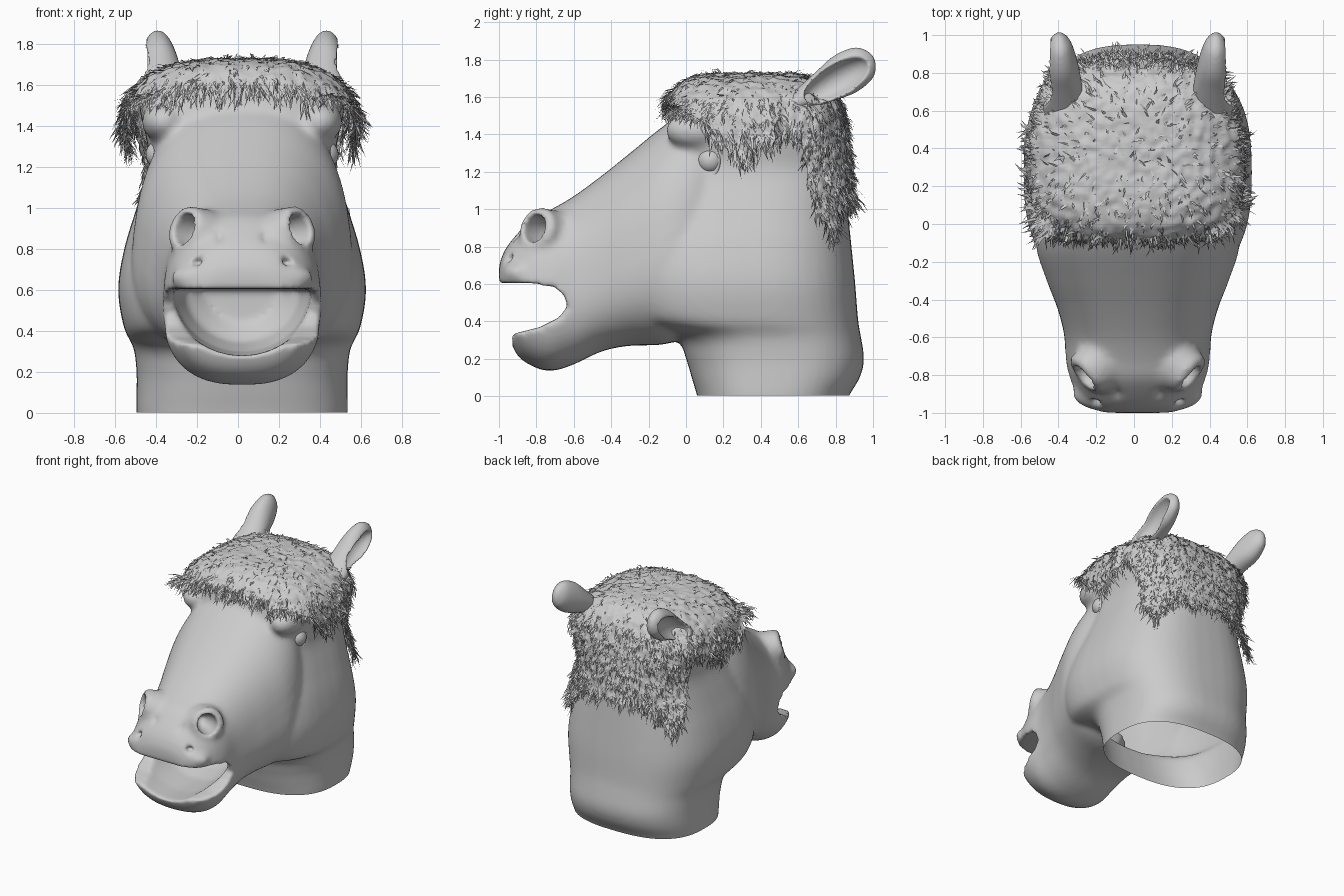
import bpy, bmesh, math, random
from mathutils import Vector, Matrix, noise

if "Cube" in bpy.data.objects:
    bpy.data.objects.remove(bpy.data.objects["Cube"])

random.seed(4)
SHIFT = 0.02  # the mask sits slightly off centre


def obj(name, bm, cutter=False):
    bmesh.ops.recalc_face_normals(bm, faces=bm.faces)
    me = bpy.data.meshes.new(name)
    bm.to_mesh(me)
    bm.free()
    ob = bpy.data.objects.new(name, me)
    bpy.context.collection.objects.link(ob)
    ob.hide_render = cutter
    return ob


def grid(bm, rings, wrap=False):
    """Skin a list of closed rings; cap the ends, or join last to first."""
    vs = [[bm.verts.new(p) for p in r] for r in rings]
    n = len(vs[0])
    for a, b in zip(vs, vs[1:] + (vs[:1] if wrap else [])):
        for i in range(n):
            bm.faces.new((a[i], a[(i + 1) % n], b[(i + 1) % n], b[i]))
    if not wrap:
        bm.faces.new(vs[0])
        bm.faces.new(vs[-1])


def smooth_rows(rows, k=4):
    """Catmull-Rom interpolation between section rows."""
    out = []
    for i in range(len(rows) - 1):
        p = [rows[min(max(i + j, 0), len(rows) - 1)] for j in (-1, 0, 1, 2)]
        for s in range(k):
            t = s / k
            out.append([0.5 * (2 * b + (c - a) * t + (2 * a - 5 * b + 4 * c - d) * t * t
                        + (3 * b - a - 3 * c + d) * t ** 3) for a, b, c, d in zip(*p)])
    return out + [list(rows[-1])]


def oval(a, b, e, n=48):
    pw = lambda v: math.copysign(abs(v) ** (2 / e), v)
    return [(a * pw(math.cos(2 * math.pi * i / n)), b * pw(math.sin(2 * math.pi * i / n))) for i in range(n)]


def ball(bm, loc, r, rot=Matrix()):
    bmesh.ops.create_uvsphere(bm, u_segments=28, v_segments=18, radius=1,
                              matrix=Matrix.Translation(loc) @ rot @ Matrix.Diagonal((*r, 1)))


def torus(bm, m, R, r):
    ring = lambda u: [m @ Vector(((R + r * math.cos(v)) * math.cos(u), (R + r * math.cos(v)) * math.sin(u),
                                  r * math.sin(v))) for v in [math.tau * j / 12 for j in range(12)]]
    grid(bm, [ring(math.tau * i / 32) for i in range(32)], wrap=True)


def aim(d):
    return Vector(d).to_track_quat('Z', 'Y').to_matrix().to_4x4()


def cut(ob, cutter):
    m = ob.modifiers.new("cut", 'BOOLEAN')
    m.operation, m.solver, m.object = 'DIFFERENCE', 'EXACT', cutter


def remesh(ob, size, its):
    m = ob.modifiers.new("remesh", 'REMESH')
    m.mode, m.voxel_size = 'VOXEL', size
    if its:
        s = ob.modifiers.new("smooth", 'SMOOTH')
        s.factor, s.iterations = 0.5, its


def bake(ob, cutters):
    dg = bpy.context.evaluated_depsgraph_get()
    me = bpy.data.meshes.new_from_object(ob.evaluated_get(dg))
    ob.modifiers.clear()
    ob.data = me
    for c in cutters:
        bpy.data.objects.remove(c)


# head mass: neck and skull from level sections (z, y front, y back, half width, squareness)
bm = bmesh.new()
skull = [(-.1, .08, .84, .5, 2.6), (0, .06, .87, .515, 2.6), (.1, .03, .93, .515, 2.6), (.2, 0, .952, .515, 2.6),
         (.32, -.06, .935, .53, 2.6), (.41, -.3, .92, .575, 2.7), (.6, -.36, .905, .605, 2.7),
         (.8, -.34, .885, .575, 2.7), (1, -.25, .865, .515, 2.7), (1.2, -.16, .85, .455, 2.9),
         (1.35, -.11, .835, .47, 3.3), (1.5, -.07, .81, .5, 3.4), (1.6, -.05, .77, .445, 3.2),
         (1.66, .01, .7, .33, 3), (1.69, .12, .58, .18, 2.6)]
grid(bm, [[(x, (f + b) / 2 + y, z) for x, y in oval(w, (b - f) / 2, e)] for z, f, b, w, e in smooth_rows(skull)])
# muzzle and jaw from upright sections (y, z low, z high, half width, narrowing to the top)
muzzle = [(-1, .55, .70, .17, .05), (-.97, .4, .78, .27, .1), (-.91, .23, .86, .325, .12), (-.82, .16, .95, .365, .13),
          (-.72, .135, 1.0, .385, .14), (-.6, .17, 1.07, .385, .15), (-.45, .24, 1.18, .42, .18),
          (-.3, .27, 1.30, .475, .22), (-.1, .28, 1.46, .53, .26), (.1, .36, 1.58, .48, .26), (.3, .5, 1.58, .3, .2)]
grid(bm, [[(x * (1 - t * z / (h - l)), y, (l + h) / 2 + z) for x, z in oval(w, (h - l) / 2, 2.5)]
          for y, l, h, w, t in smooth_rows(muzzle)])
for s in (-1, 1):
    ball(bm, (s * .38, .06, 1.42), (.11, .17, .1))           # brow
    torus(bm, Matrix.Translation((s * .27, -.79, .895)) @ aim((s * .72, -.6, .25)), .09, .032)  # nostril rim
    ball(bm, (s * .205, -.74, .87), (.13, .15, .13))         # nostril flare
    ball(bm, (s * .17, -.9, .66), (.18, .09, .07))           # upper lip
head = obj("mask_head", bm)
remesh(head, .022, 0)

# cutters: mouth, nostrils, eye sockets
cutters = []
bm = bmesh.new()
mouth = [(-1.15, .6), (-.8, .595), (-.71, .585), (-.65, .54), (-.635, .48), (-.68, .42), (-.78, .37), (-.9, .34), (-1.15, .28)]
grid(bm, [[(x, y, z) for y, z in mouth] for x in (-.7, .7)])
cutters.append(obj("mouth_cut", bm, True))
bm = bmesh.new()
bowl = [(math.cos(a), -math.sin(a)) for a in [math.pi * i / 24 for i in range(25)]]
grid(bm, [[(.35 * k * x, y, .605 + .325 * k * z) for x, z in bowl]
          for y, k in ((-1.15, 1), (-.75, 1), (-.55, .95), (-.4, .8), (-.32, .5))])
cutters.append(obj("mouth_hollow", bm, True))
for s in (-1, 1):
    for loc, r, d in (((.27, -.8, .895), (.072, .078, .19), (.72, -.6, .2)),
                      ((.115, -.93, .88), (.022, .05, .09), (.2, -1, .2)),
                      ((.22, -.94, .735), (.03, .022, .04), (.3, -1, 0)),
                      ((.52, .11, 1.25), (.09, .15, .09), None)):
        bm = bmesh.new()
        ball(bm, (s * loc[0], loc[1], loc[2]), r, aim((s * d[0], d[1], d[2])) if d else Matrix())
        cutters.append(obj("pit_cut", bm, True))
for c in cutters:
    cut(head, c)
remesh(head, .016, 8)
bake(head, cutters)

# open the neck at the ground
bm = bmesh.new()
bm.from_mesh(head.data)
bmesh.ops.bisect_plane(bm, geom=bm.verts[:] + bm.edges[:] + bm.faces[:], plane_co=(0, 0, .003),
                       plane_no=(0, 0, -1), clear_outer=True)
bm.to_mesh(head.data)
bm.free()

# eyes with lids, and ears
parts = [head]
ear_rows = [(0, .1, .05), (.14, .11, .06), (.3, .105, .09), (.43, .09, .115), (.54, .065, .1), (.59, .035, .06), (.61, .01, .015)]
for s, side in ((-1, "left"), (1, "right")):
    bm = bmesh.new()
    ball(bm, (s * .4, .13, 1.26), (.07, .07, .07))
    torus(bm, Matrix.Translation((s * .425, .12, 1.26)) @ aim((s, -.25, 0)) @ Matrix.Diagonal((.75, 1.2, 1, 1)), .075, .016)
    parts.append(obj("eye_" + side, bm))
    m = Matrix.Translation((s * .385, .48, 1.5)) @ Matrix.Rotation(s * -.06, 4, 'Z') @ Matrix.Rotation(math.radians(31), 4, 'X')
    bm = bmesh.new()
    grid(bm, [[m @ Vector((x, y, z)) for x, z in oval(w, h, 2, 28)] for y, w, h in smooth_rows(ear_rows)])
    ear = obj("ear_" + side, bm)
    bm = bmesh.new()
    ball(bm, m @ Vector((s * .075, .38, -.01)), (.1, .2, .085), m.to_3x3().to_4x4())
    c = obj("ear_hollow", bm, True)
    cut(ear, c)
    remesh(ear, .011, 4)
    bake(ear, [c])
    parts.append(ear)

# hair cap: the upper head surface pushed out and roughened
edge = [(-.06, 1.57), (0, 1.48), (.1, 1.43), (.22, 1.36), (.32, 1.29), (.45, 1.4), (.6, 1.4), (.66, 1.02), (.76, .84), (.82, 1.05), (2, 1.08)]


def hair_line(y):
    if y <= edge[0][0]:
        return edge[0][1]
    for (a, za), (b, zb) in zip(edge, edge[1:]):
        if y <= b:
            return za + (zb - za) * (y - a) / (b - a)


bm = bmesh.new()
bm.from_mesh(head.data)
bm.normal_update()


def covered(c):
    return c.z > hair_line(c.y) + .05 * noise.noise(c * 14)


bmesh.ops.delete(bm, geom=[f for f in bm.faces if not covered(f.calc_center_median())], context='FACES')
bm.normal_update()
moves = []
for v in bm.verts:
    c = v.co
    flare = max(0, min(1, (abs(c.x) - .36) / .1)) * max(0, min(1, (1.62 - c.z) / .2))
    if c.y > .5:
        flare *= .4
    moves.append(v.normal * (.035 + .055 * flare + .014 * noise.noise(c * 25)))
for v, d in zip(bm.verts, moves):
    v.co += d
bm.normal_update()
spots = [(f.calc_center_median(), f.normal.copy()) for f in bm.faces]
parts.append(obj("hair_cap", bm))

# loose hair strands, thickest along the fringe and down the back
bm = bmesh.new()
for i in range(11000):
    c, n = random.choice(spots)
    low = c.z < hair_line(c.y) + .09
    if not low and c.z > 1.6 and random.random() < .75:
        continue
    d = Vector((c.x * 1.1, -.8 if c.y < .3 and c.z > 1.5 else .2, -1))
    d = (d - n * d.dot(n)).normalized()
    jit = lambda k: Vector([random.uniform(-k, k) for _ in range(3)])
    d = (d + n * random.uniform(-.1, .3) + jit(.45)).normalized()
    ln = random.uniform(.05, .13) if low else random.uniform(.03, .08)
    w = d.cross(n + jit(.5)).normalized() * random.uniform(.004, .009)
    p = c - n * .004
    q = p + d * ln * .55
    t = q + (d + Vector((0, 0, -.5)) + jit(.5)).normalized() * ln * .5
    a, b, e, f, g = [bm.verts.new(x) for x in (p - w, p + w, q + w * .8, q - w * .8, t)]
    bm.faces.new((a, b, e, f))
    bm.faces.new((f, e, g))
parts.append(obj("hair_strands", bm))

for ob in parts:
    ob.location.x = 0.01 if ob.name.startswith("hair") else SHIFT
    if ob.name != "hair_strands":
        ob.data.polygons.foreach_set("use_smooth", [True] * len(ob.data.polygons))
